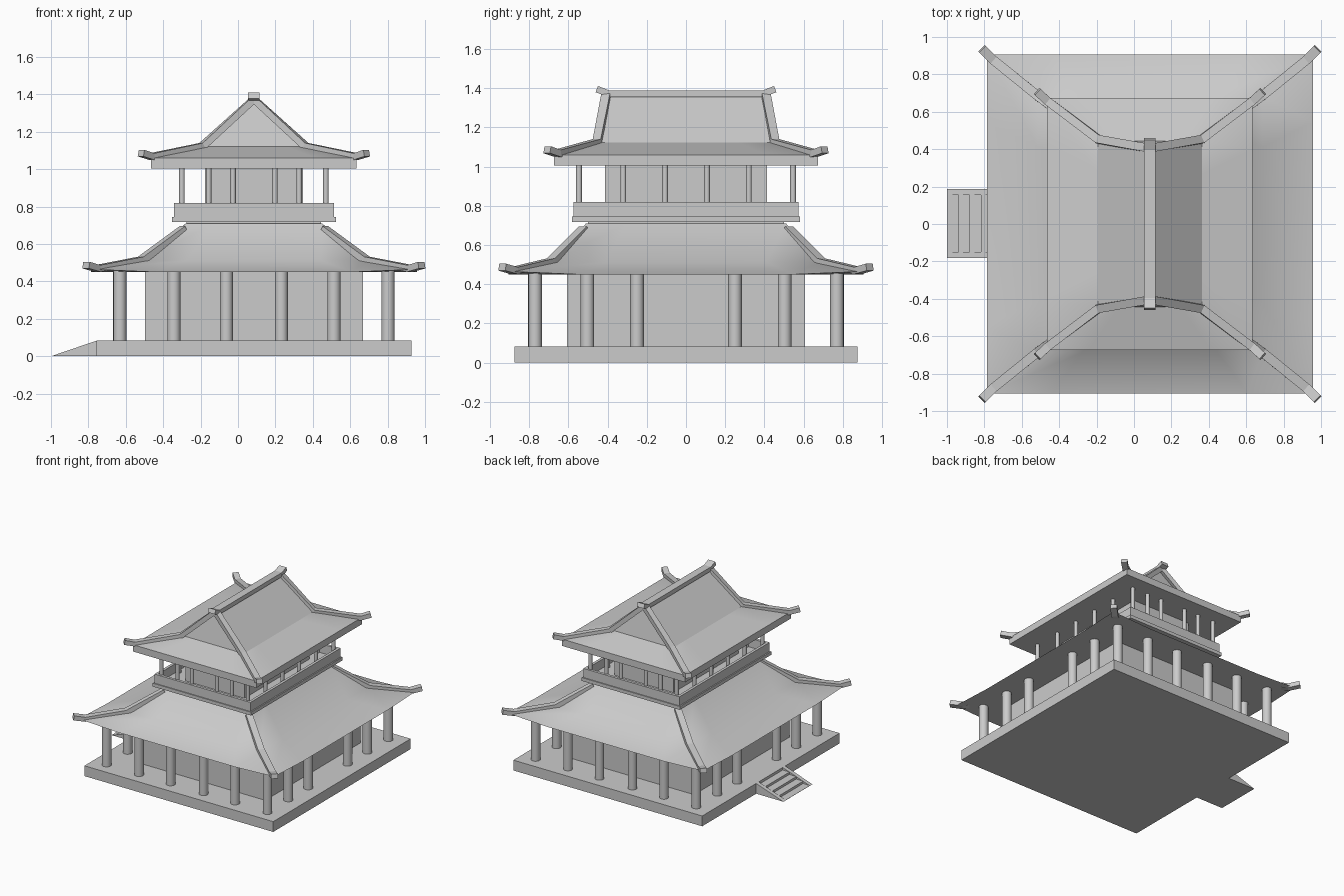
import bpy, bmesh, math
from mathutils import Vector

if "Cube" in bpy.data.objects:
    bpy.data.objects.remove(bpy.data.objects["Cube"], do_unlink=True)

CX = 0.085  # centre of the building; the steps stick out to -x

stone = bpy.data.materials.new("pale_grey")
stone.use_nodes = True
stone.diffuse_color = (0.6, 0.6, 0.6, 1)
stone.node_tree.nodes["Principled BSDF"].inputs["Base Color"].default_value = (0.6, 0.6, 0.6, 1)


def finish(name, bm, smooth=None):
    bmesh.ops.remove_doubles(bm, verts=bm.verts, dist=1e-4)
    bmesh.ops.recalc_face_normals(bm, faces=bm.faces)
    mesh = bpy.data.meshes.new(name)
    bm.to_mesh(mesh)
    bm.free()
    mesh.materials.append(stone)
    ob = bpy.data.objects.new(name, mesh)
    bpy.context.collection.objects.link(ob)
    if smooth:
        bpy.ops.object.select_all(action="DESELECT")
        ob.select_set(True)
        bpy.context.view_layer.objects.active = ob
        bpy.ops.object.shade_smooth_by_angle(angle=math.radians(smooth))
    return ob


def skin(bm, rings):
    """Bridge closed rings of points and cap both ends."""
    loops = [[bm.verts.new(p) for p in ring] for ring in rings]
    n = len(loops[0])
    for a, b in zip(loops, loops[1:]):
        for i in range(n):
            j = (i + 1) % n
            bm.faces.new((a[i], a[j], b[j], b[i]))
    bm.faces.new(loops[0])
    bm.faces.new(loops[-1])


def block(name, hx, hy, z0, z1):
    bm = bmesh.new()
    skin(bm, [[(CX + sx * hx, sy * hy, z) for sx, sy in ((-1, -1), (1, -1), (1, 1), (-1, 1))]
              for z in (z0, z1)])
    return finish(name, bm)


def prism(name, profile, y0, y1):
    bm = bmesh.new()
    skin(bm, [[(x, y, z) for x, z in profile] for y in (y0, y1)])
    return finish(name, bm)


def roof(name, levels, lift, smooth):
    """Stack of rectangles (half x, half y, z); the lowest has raised corners."""
    rings = []
    for k, (hx, hy, z) in enumerate(levels):
        ring = []
        for a, b in ((0, -1), (1, 0), (0, 1), (-1, 0)):
            for t in (-1, -0.6, 0.6):
                up = lift if k == 0 and t == -1 else 0
                ring.append((CX + hx * (a - b * t), hy * (b + a * t), z + up))
        rings.append(ring)
    bm = bmesh.new()
    skin(bm, rings)
    # the ridge closes to a line, so its cap disappears
    bmesh.ops.dissolve_degenerate(bm, dist=1e-4, edges=bm.edges)
    return finish(name, bm, smooth)


def beam(bm, path, width, height):
    """Rectangular bar along a path."""
    pts = [Vector((CX + x, y, z)) for x, y, z in path]
    rings = []
    for i, p in enumerate(pts):
        t = (pts[min(i + 1, len(pts) - 1)] - pts[max(i - 1, 0)]).normalized()
        side = t.cross(Vector((0, 0, 1))).normalized()
        up = side.cross(t)
        rings.append([p + side * a * width / 2 + up * b * height / 2
                      for a, b in ((-1, -1), (1, -1), (1, 1), (-1, 1))])
    skin(bm, rings)


def hip_ridges(name, path, width, height):
    bm = bmesh.new()
    for sx in (-1, 1):
        for sy in (-1, 1):
            beam(bm, [(sx * x, sy * y, z) for x, y, z in path], width, height)
    return finish(name, bm)


def colonnade(name, xs, ys, radius, z0, z1):
    """Columns on the rim of a rectangle, mirrored on both axes."""
    spots = {(x, max(ys)) for x in xs} | {(max(xs), y) for y in ys}
    bm = bmesh.new()
    for x, y in sorted(spots):
        for sx in (-1, 1):
            for sy in (-1, 1):
                skin(bm, [[(CX + sx * x + radius * math.cos(a), sy * y + radius * math.sin(a), z)
                           for a in (math.tau * i / 16 for i in range(16))] for z in (z0, z1)])
    return finish(name, bm, 40)


# Platform and steps
TOP = 0.083
block("platform", 0.842, 0.875, 0, TOP)
EDGE = CX - 0.842
run, rise = (EDGE + 1) / 4, TOP / 4
steps = [(EDGE, 0)]
for i in range(3):
    x = -1 + run * (i + 1)
    steps[0:0] = [(x + run, rise * (i + 1)), (x, rise * (i + 1)), (x, rise * i)]
steps += [(-1, 0), (-1, 0.002), (-1 + run, 0.002)]
profile = [(-1, 0), (EDGE, 0), (EDGE, 3 * rise)]
for i in (3, 2, 1):
    profile += [(-1 + run * i, rise * i), (-1 + run * i, rise * (i - 1) + 0.002)]
profile.append((-1, 0.002))
prism("steps", profile, -0.15, 0.155)
for side, y0, y1 in (("right", -0.182, -0.15), ("left", 0.155, 0.187)):
    prism("step_cheek_" + side, [(-1, 0), (EDGE, 0), (EDGE, TOP)], y0, y1)

# Lower storey
block("lower_walls", 0.583, 0.607, TOP, 0.46)
colonnade("lower_columns", (0.147, 0.428, 0.717), (0.25, 0.503, 0.77), 0.035, TOP, 0.46)
roof("lower_roof", [(0.872, 0.906, 0.45), (0.6, 0.685, 0.512), (0.365, 0.51, 0.71)], 0.015, 35)
hip_ridges("lower_hip_ridges", [(0.897, 0.937, 0.487), (0.835, 0.875, 0.469),
                                (0.6, 0.685, 0.515), (0.375, 0.52, 0.68)], 0.05, 0.036)

# Gallery
block("gallery_neck", 0.36, 0.5, 0.7, 0.72)
block("gallery_floor", 0.438, 0.582, 0.718, 0.745)
bm = bmesh.new()
skin(bm, [[(CX + sx * (0.428 - d), sy * (0.574 - d), z)
           for sx, sy in ((-1, -1), (1, -1), (1, 1), (-1, 1))]
          for d, z in ((0, 0.745), (0, 0.818), (0.022, 0.818), (0.022, 0.746))])
finish("gallery_parapet", bm)

# Upper storey
block("upper_walls", 0.262, 0.413, 0.745, 1.01)
colonnade("upper_columns", (0.112, 0.242, 0.385), (0.107, 0.32, 0.546), 0.015, 0.745, 1.01)
roof("upper_roof", [(0.549, 0.673, 1.005), (0.549, 0.673, 1.06),
                    (0.278, 0.445, 1.122), (0, 0.395, 1.372)], 0, 20)
hip_ridges("upper_hip_ridges", [(0.603, 0.708, 1.086), (0.545, 0.655, 1.067),
                                (0.275, 0.452, 1.124), (0, 0.405, 1.374)], 0.045, 0.036)
bm = bmesh.new()
beam(bm, [(0, -0.455, 1.395), (0, -0.395, 1.372), (0, 0.395, 1.372), (0, 0.455, 1.395)], 0.062, 0.034)
finish("top_ridge", bm)
